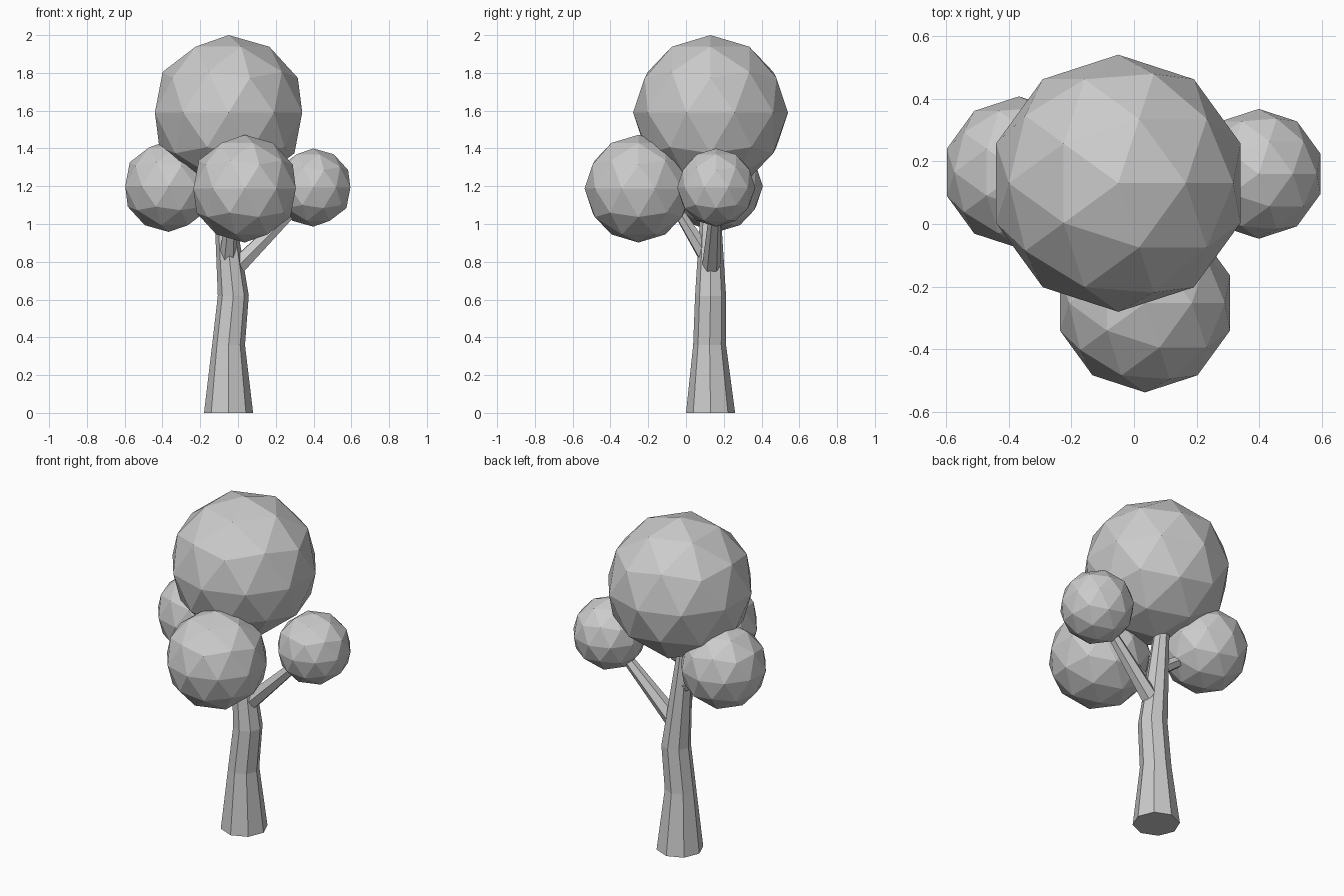
import bpy, bmesh, math
from mathutils import Vector, Matrix

if "Cube" in bpy.data.objects:
    bpy.data.objects.remove(bpy.data.objects["Cube"])


def finish(name, bm):
    bmesh.ops.recalc_face_normals(bm, faces=bm.faces[:])
    mesh = bpy.data.meshes.new(name)
    bm.to_mesh(mesh)
    bm.free()
    obj = bpy.data.objects.new(name, mesh)
    bpy.context.collection.objects.link(obj)
    return obj


def crown(name, center, radius):
    bm = bmesh.new()
    bmesh.ops.create_icosphere(bm, subdivisions=2, radius=radius)
    finish(name, bm).location = center


def branch(name, start, end, r1, r2, sides=6):
    a, b = Vector(start), Vector(end)
    axis = b - a
    rot = axis.to_track_quat('Z', 'Y').to_matrix().to_4x4()
    turn = Matrix.Rotation(math.pi / sides, 4, 'Z')
    bm = bmesh.new()
    bmesh.ops.create_cone(bm, cap_ends=True, segments=sides, radius1=r1, radius2=r2,
                          depth=axis.length,
                          matrix=Matrix.Translation((a + b) / 2) @ rot @ turn)
    finish(name, bm)


def trunk(name, rings, sides=8):
    bm = bmesh.new()
    loops = []
    for x, y, z, r in rings:
        angles = [math.tau * i / sides for i in range(sides)]
        loops.append([bm.verts.new((x + r * math.cos(t), y + r * math.sin(t), z))
                      for t in angles])
    for lo, hi in zip(loops, loops[1:]):
        for i in range(sides):
            j = (i + 1) % sides
            bm.faces.new((lo[i], lo[j], hi[j], hi[i]))
    bm.faces.new(loops[0][::-1])
    bm.faces.new(loops[-1])
    finish(name, bm)


# Slightly crooked tapering trunk: x, y, z, radius
trunk("trunk", [(-0.05, 0.13, 0, 0.13), (-0.05, 0.125, 0.36, 0.087),
                (-0.025, 0.13, 0.62, 0.082), (-0.09, 0.13, 1.25, 0.042)])

# Branches reaching into the side crowns
branch("right_branch", (0.0, 0.135, 0.78), (0.37, 0.16, 1.15), 0.05, 0.025)
branch("front_branch", (-0.053, 0.11, 0.825), (-0.03, -0.08, 1.13), 0.046, 0.025)
branch("left_branch", (-0.065, 0.135, 0.98), (-0.33, 0.16, 1.17), 0.04, 0.025)

# Faceted leaf crowns
crown("top_crown", (-0.05, 0.13, 1.59), 0.41)
crown("front_crown", (0.035, -0.252, 1.187), 0.285)
crown("right_crown", (0.398, 0.16, 1.193), 0.207)
crown("left_crown", (-0.367, 0.165, 1.20), 0.242)
